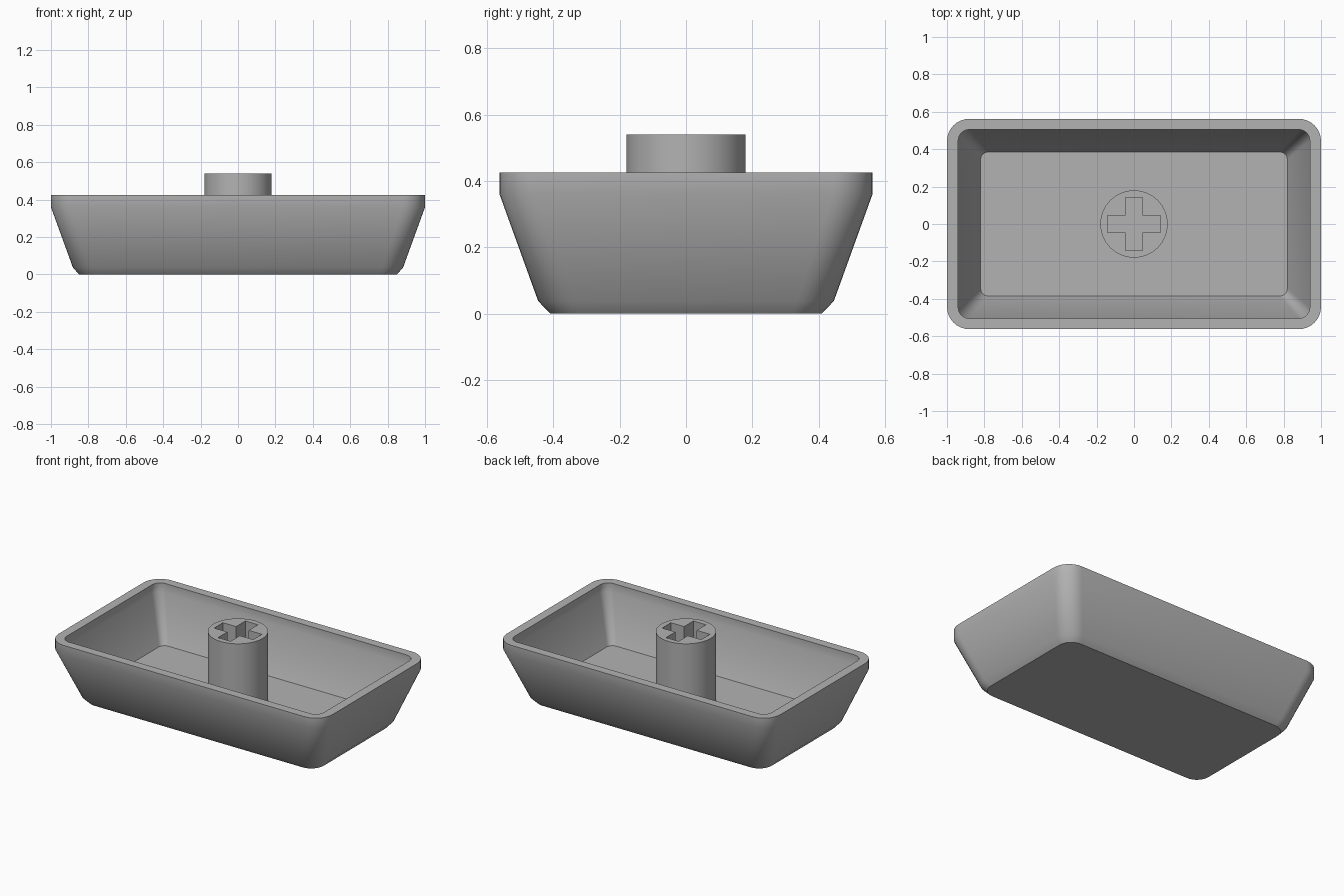
import bpy, bmesh, math

cube = bpy.data.objects.get("Cube")
if cube:
    bpy.data.objects.remove(cube, do_unlink=True)

GREY = (0.45, 0.45, 0.45, 1)
grey = bpy.data.materials.new("plain grey")
grey.use_nodes = True
grey.diffuse_color = GREY
grey.node_tree.nodes["Principled BSDF"].inputs["Base Color"].default_value = GREY


def add_object(name, bm):
    bmesh.ops.recalc_face_normals(bm, faces=bm.faces)
    mesh = bpy.data.meshes.new(name)
    bm.to_mesh(mesh)
    bm.free()
    mesh.materials.append(grey)
    obj = bpy.data.objects.new(name, mesh)
    bpy.context.collection.objects.link(obj)
    return obj


def smooth(obj):
    bpy.ops.object.select_all(action='DESELECT')
    obj.select_set(True)
    bpy.context.view_layer.objects.active = obj
    bpy.ops.object.shade_smooth_by_angle(angle=math.radians(32))


def rounded_ring(bm, hx, hy, r, z, steps=8):
    """Rounded rectangle of vertices at height z."""
    ring = []
    for i, (sx, sy) in enumerate([(1, 1), (-1, 1), (-1, -1), (1, -1)]):
        for k in range(steps + 1):
            a = math.pi / 2 * (i + k / steps)
            ring.append(bm.verts.new((sx * (hx - r) + r * math.cos(a),
                                      sy * (hy - r) + r * math.sin(a), z)))
    return ring


def prism(bm, outline, z0, z1):
    """Closed prism from a flat outline."""
    low = bm.faces.new([bm.verts.new((x, y, z0)) for x, y in outline])
    top = bmesh.ops.extrude_face_region(bm, geom=[low])["geom"]
    for v in top:
        if isinstance(v, bmesh.types.BMVert):
            v.co.z = z1


# Hollow tray: outside from the base up, over the rim, down to the floor
FLOOR, RIM, TOP = 0.085, 0.425, 0.54
sections = [
    (0.85, 0.41, 0.09, 0),
    (0.883, 0.446, 0.11, 0.038),
    (1.0, 0.5625, 0.12, 0.36),
    (1.0, 0.5625, 0.12, RIM),
    (0.94, 0.505, 0.06, RIM),
    (0.94, 0.505, 0.06, 0.365),
    (0.82, 0.385, 0.04, FLOOR),
]
bm = bmesh.new()
rings = [rounded_ring(bm, *s) for s in sections]
for lower, upper in zip(rings, rings[1:]):
    n = len(lower)
    for i in range(n):
        j = (i + 1) % n
        bm.faces.new((lower[i], lower[j], upper[j], upper[i]))
bm.faces.new(rings[0])
bm.faces.new(rings[-1])
smooth(add_object("tray_shell", bm))

# Round stem standing on the floor
bm = bmesh.new()
SEGS = 64
prism(bm, [(0.18 * math.cos(math.tau * i / SEGS), 0.18 * math.sin(math.tau * i / SEGS))
           for i in range(SEGS)], FLOOR - 0.015, TOP)
stem = add_object("stem", bm)

# Cross-shaped socket cut down through the stem
ARM, HALF = 0.143, 0.046
quarter = [(ARM, -HALF), (ARM, HALF), (HALF, HALF)]
cross = []
for i in range(4):
    for x, y in quarter:
        for _ in range(i):
            x, y = -y, x
        cross.append((x, y))
bm = bmesh.new()
prism(bm, cross, FLOOR - 0.05, TOP + 0.05)
cutter = add_object("socket_cutter", bm)
cutter.hide_render = True

cut = stem.modifiers.new("socket", 'BOOLEAN')
cut.operation = 'DIFFERENCE'
cut.solver = 'EXACT'
cut.object = cutter
bpy.ops.object.select_all(action='DESELECT')
stem.select_set(True)
bpy.context.view_layer.objects.active = stem
bpy.ops.object.modifier_apply(modifier=cut.name)
bpy.data.objects.remove(cutter, do_unlink=True)
smooth(stem)
